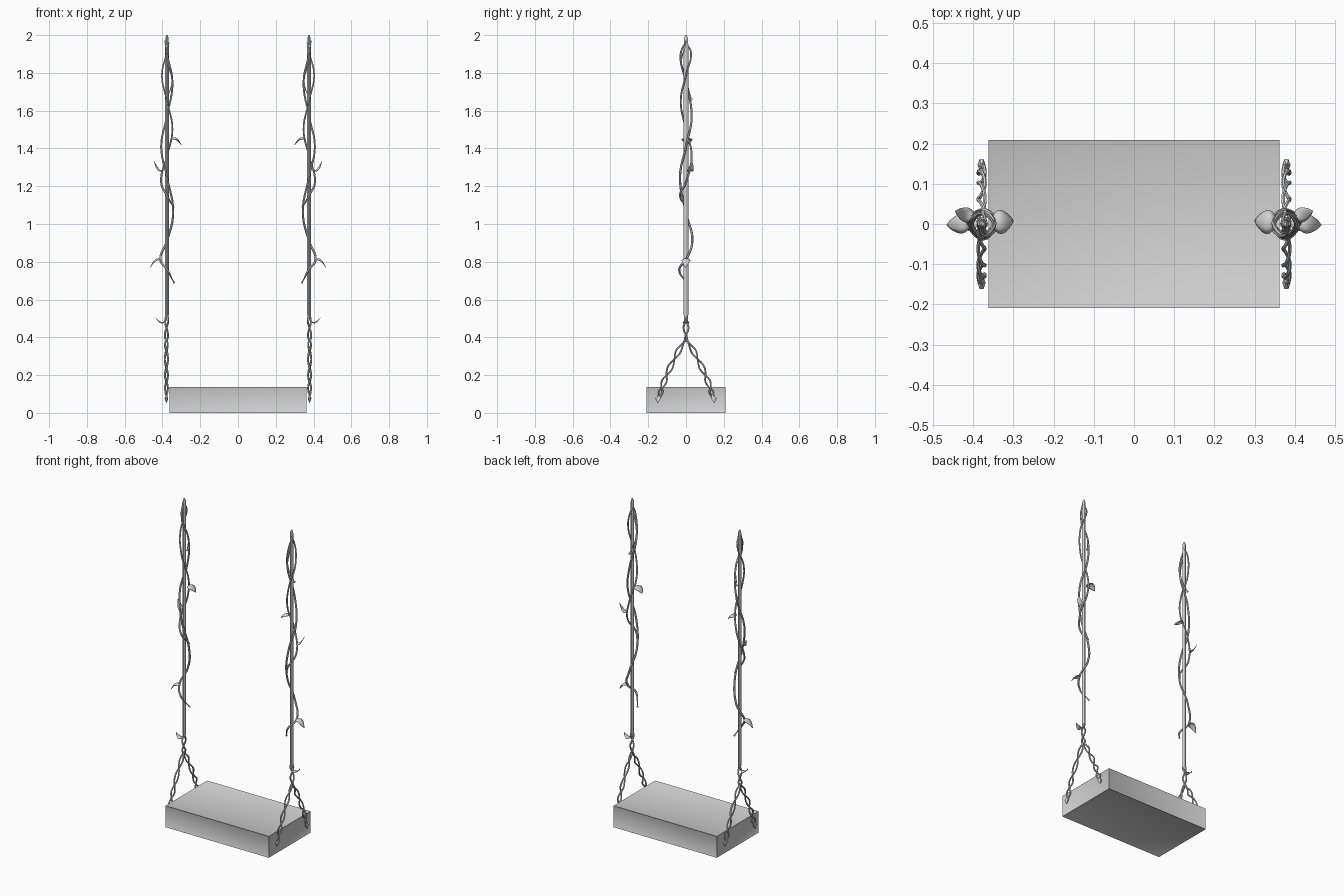
import bpy, bmesh, math
from mathutils import Vector

if "Cube" in bpy.data.objects:
    bpy.data.objects.remove(bpy.data.objects["Cube"])

grey = bpy.data.materials.new("soft_grey")
grey.diffuse_color = (0.66, 0.66, 0.66, 1)
grey.use_nodes = True
grey.node_tree.nodes["Principled BSDF"].inputs["Base Color"].default_value = grey.diffuse_color
PX = -0.376  # left pole position; the right side is mirrored


def finish(ob, mirror=True):
    ob.data.materials.clear()
    ob.data.materials.append(grey)
    if mirror:
        ob.modifiers.new("mirror", 'MIRROR')
    bpy.ops.object.select_all(action='DESELECT')
    ob.select_set(True)
    bpy.context.view_layer.objects.active = ob
    bpy.ops.object.shade_smooth_by_angle(angle=math.radians(40))
    return ob


def mesh_object(name, bm, mirror=True):
    me = bpy.data.meshes.new(name)
    bm.to_mesh(me)
    bm.free()
    ob = bpy.data.objects.new(name, me)
    bpy.context.collection.objects.link(ob)
    return finish(ob, mirror)


def tube(name, pts, radii, depth, res=6):
    cu = bpy.data.curves.new(name, 'CURVE')
    cu.dimensions = '3D'
    cu.bevel_depth, cu.bevel_resolution = depth, 1
    cu.resolution_u, cu.use_fill_caps = res, True
    sp = cu.splines.new('BEZIER')
    sp.bezier_points.add(len(pts) - 1)
    for bp, p, r in zip(sp.bezier_points, pts, radii):
        bp.co, bp.radius = p, r
        bp.handle_left_type = bp.handle_right_type = 'AUTO'
    ob = bpy.data.objects.new(name, cu)
    bpy.context.collection.objects.link(ob)
    bpy.ops.object.select_all(action='DESELECT')
    ob.select_set(True)
    bpy.context.view_layer.objects.active = ob
    bpy.ops.object.convert(target='MESH')
    return finish(bpy.context.object)


# Seat: box with a shallow recessed panel on each face
bm = bmesh.new()
bmesh.ops.create_cube(bm, size=1)
for v in bm.verts:
    v.co = Vector((v.co.x * 0.724, v.co.y * 0.417, (v.co.z + 0.5) * 0.136))
bmesh.ops.inset_individual(bm, faces=bm.faces[:], thickness=0.011, depth=-0.004)
mesh_object("seat", bm, False)

# Poles: slim, tapered at the top
bm = bmesh.new()
rings = []
for z, r in ((0.49, 0.006), (0.52, 0.011), (1.95, 0.011), (1.985, 0.009), (2.0, 0.004)):
    rings.append([bm.verts.new((PX + 0.9 * r * math.cos(k * math.pi / 5),
                                1.15 * r * math.sin(k * math.pi / 5), z)) for k in range(10)])
for a, b in zip(rings, rings[1:]):
    for k in range(10):
        bm.faces.new((a[k], a[(k + 1) % 10], b[(k + 1) % 10], b[k]))
bm.faces.new(rings[0][::-1])
bm.faces.new(rings[-1])
mesh_object("pole", bm)

# Vines: one height per quarter turn, winding downwards
vines = (
    ("long_vine", 2, 0.034, 0.0068, (1.97, 1.90, 1.75, 1.57, 1.41, 1.25, 1.06, 0.91, 0.81, 0.76, 0.69)),
    ("middle_vine", 0, 0.031, 0.0058, (1.96, 1.91, 1.79, 1.65, 1.50, 1.36, 1.22, 1.15, 1.09)),
    ("short_vine", 2, 0.028, 0.0045, (1.95, 1.86, 1.76, 1.66)),
)
for name, quarter, rad, depth, heights in vines:
    pts, radii = [], []
    n = len(heights)
    for i, z in enumerate(heights):
        a = (quarter + i) * math.pi / 2
        r = 0.010 if i == 0 else rad * (0.8 + 0.3 * i / n)
        pts.append((PX + r * math.cos(a), r * math.sin(a), z))
        radii.append(0.5 if i == 0 else (0.35 if i == n - 1 else 0.75 + 0.25 * i / n))
    tube(name, pts, radii, depth)
    # Berry at the tip of the vine
    bm = bmesh.new()
    bmesh.ops.create_icosphere(bm, subdivisions=2, radius=0.006)
    bmesh.ops.translate(bm, verts=bm.verts, vec=Vector(pts[-1]))
    mesh_object(name + "_berry", bm)


# Leaves: thin cupped blades, arching along their length
def leaf(name, base, angle, length, width, rise, droop):
    bm = bmesh.new()
    c, s = math.cos(angle), math.sin(angle)
    nu, nv, rows = 8, 4, []
    for i in range(nu + 1):
        u = i / nu
        w = width / 2 * (0.04 + math.sin(math.pi * u ** 0.75) ** 0.8) if 0 < i < nu else 0.001
        row = []
        for j in range(nv + 1):
            t = 2 * j / nv - 1
            x, y = length * u, w * t
            z = rise * u - droop * u * u - 0.35 * w * t * t
            row.append(bm.verts.new((base[0] + x * c - y * s,
                                     base[1] + x * s + y * c, base[2] + z)))
        rows.append(row)
    for a, b in zip(rows, rows[1:]):
        for j in range(nv):
            bm.faces.new((a[j], b[j], b[j + 1], a[j + 1]))
    ob = mesh_object(name, bm)
    ob.modifiers.new("thickness", 'SOLIDIFY').thickness = 0.002


leaf("inner_leaf", (PX + 0.022, 0.003, 1.45), 0.1, 0.055, 0.058, 0.055, 0.085)
leaf("upper_outer_leaf", (PX - 0.022, 0.016, 1.285), 2.8, 0.048, 0.036, -0.012, -0.06)
leaf("lower_outer_leaf", (PX - 0.030, 0.002, 0.81), math.pi + 0.08, 0.060, 0.046, 0.055, 0.095)
leaf("base_leaf", (PX - 0.012, 0.0, 0.485), math.pi, 0.046, 0.034, -0.025, -0.045)


# Hangers: twisted pairs of strands spreading from the pole to the seat
def twist(name, path, turns, amp, phase, depth):
    pts, steps = [], 4 * turns + 1
    for k in range(steps + 1):
        f = k / steps * (len(path) - 1)
        i = min(int(f), len(path) - 2)
        p = Vector(path[i]).lerp(Vector(path[i + 1]), f - i)
        side = (Vector(path[i + 1]) - Vector(path[i])).normalized().cross(Vector((1, 0, 0)))
        a = phase + turns * math.tau * k / steps
        fade = 0.35 if k in (0, steps) else 1
        pts.append(p + fade * amp * (side * math.cos(a) + 0.65 * Vector((1, 0, 0)) * math.sin(a)))
    tube(name, pts, [1] * len(pts), depth, 4)


HX = -0.379
for sy, where in ((-1, "front"), (1, "back")):
    path = [(HX, sy * y, z) for y, z in
            ((0.003, 0.39), (0.047, 0.315), (0.094, 0.22), (0.122, 0.15), (0.142, 0.085))]
    for k in (0, 1):
        twist(f"{where}_hanger_strand_{k + 1}", path, 2, 0.013, k * math.pi + 0.6, 0.0048)
    # Pointed bud anchoring the hanger to the seat side
    bm = bmesh.new()
    mid = Vector((HX, sy * 0.147, 0.072))
    ring = [bm.verts.new(mid + Vector((0.010 * math.cos(a), 0.017 * math.sin(a), 0.004)))
            for a in (k * math.tau / 6 for k in range(6))]
    top = bm.verts.new(mid + Vector((0, -sy * 0.008, 0.026)))
    low = bm.verts.new(mid + Vector((0, sy * 0.004, -0.022)))
    for k in range(6):
        bm.faces.new((ring[k], ring[(k + 1) % 6], top))
        bm.faces.new((ring[(k + 1) % 6], ring[k], low))
    mesh_object(f"{where}_anchor_bud", bm)

# Twisted neck joining the pole and the hangers
for k in (0, 1):
    twist(f"neck_strand_{k + 1}", [(PX, 0, 0.525), (HX, 0, 0.45), (HX, 0, 0.375)],
          1, 0.013, k * math.pi, 0.0052)
